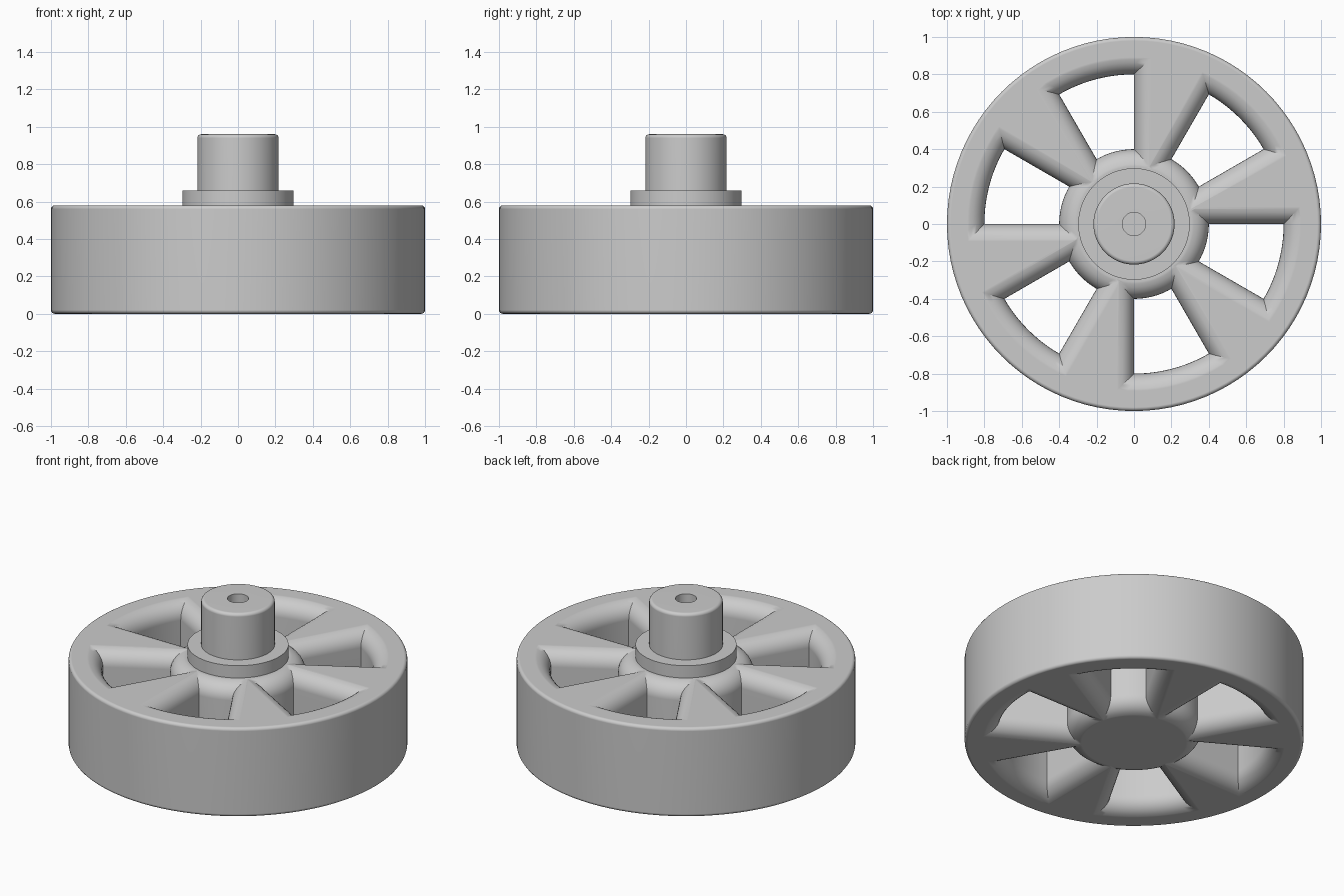
import bpy, bmesh
from math import sin, cos, asin, pi, radians

if "Cube" in bpy.data.objects:
    bpy.data.objects.remove(bpy.data.objects["Cube"])

SEG = 96


def make_object(name, bm):
    bmesh.ops.remove_doubles(bm, verts=bm.verts, dist=1e-6)
    bmesh.ops.recalc_face_normals(bm, faces=bm.faces)
    me = bpy.data.meshes.new(name)
    bm.to_mesh(me)
    bm.free()
    ob = bpy.data.objects.new(name, me)
    bpy.context.collection.objects.link(ob)
    return ob


def skin(name, rings):
    """Closed solid through stacked rings of points, capped at both ends."""
    bm = bmesh.new()
    loops = [[bm.verts.new(p) for p in ring] for ring in rings]
    n = len(loops[0])
    for a, b in zip(loops, loops[1:]):
        for i in range(n):
            j = (i + 1) % n
            bm.faces.new((a[i], a[j], b[j], b[i]))
    bm.faces.new(loops[0][::-1])
    bm.faces.new(loops[-1])
    return make_object(name, bm)


def lathe(name, profile):
    return skin(name, [[(r * cos(2 * pi * i / SEG), r * sin(2 * pi * i / SEG), z)
                        for i in range(SEG)] for r, z in profile])


def round_edge(r, z, b, top):
    """Quarter-round profile on the outer edge of a disc, listed upwards."""
    pts = [(r - b + b * cos(t * pi / 8), b - b * sin(t * pi / 8)) for t in range(5)]
    return [(x, z - d) for x, d in pts] if top else [(x, z + d) for x, d in pts[::-1]]


def smooth(ob):
    bpy.ops.object.select_all(action='DESELECT')
    ob.select_set(True)
    bpy.context.view_layer.objects.active = ob
    bpy.ops.object.shade_smooth_by_angle(angle=radians(32))
    mod = ob.modifiers.new("weighted_normals", 'WEIGHTED_NORMAL')
    mod.keep_sharp = True


# Window cutter: a ring sector that flares out to round the opening's edges
H, F, HALF = 0.58, 0.1, radians(15)


def sector(mid, off, z, n=12):
    ro, ri = 0.8 + off, 0.4 - off
    ao, ai = HALF + asin(off / ro), HALF + asin(off / ri)
    outer = [(ro, mid - ao + 2 * ao * i / n) for i in range(n + 1)]
    inner = [(ri, mid + ai - 2 * ai * i / n) for i in range(n + 1)]
    return [(r * cos(a), r * sin(a), z) for r, a in outer + inner]


def window(mid):
    steps = 8
    flare = [(F - F * cos(t * pi / 2 / steps), F - F * sin(t * pi / 2 / steps))
             for t in range(steps)] + [(F - 0.002, -0.001), (F, -0.05)]
    layers = [(o, z) for o, z in flare[::-1]] + [(o, H - z) for o, z in flare]
    return skin("window_cutter", [sector(mid, o, z) for o, z in layers])


def cut(ob, cutter):
    mod = ob.modifiers.new("cut", 'BOOLEAN')
    mod.operation = 'DIFFERENCE'
    mod.solver = 'EXACT'
    mod.object = cutter
    cutter.hide_render = True
    bpy.context.view_layer.objects.active = ob
    bpy.ops.object.modifier_apply(modifier=mod.name)
    bpy.data.objects.remove(cutter)


# Spoked wheel
wheel = lathe("spoked_wheel", round_edge(1, 0, 0.02, False) + round_edge(1, H, 0.02, True))
for k in range(6):
    cut(wheel, window(radians(45 + 60 * k)))
smooth(wheel)

# Collar on the hub
smooth(lathe("collar", [(0.298, 0.55), (0.298, 0.66)]))

# Shaft with a blind centre hole
smooth(lathe("shaft", [(0.217, 0.6)] + round_edge(0.217, 0.96, 0.02, True)
             + [(0.062, 0.96), (0.062, 0.7)]))
